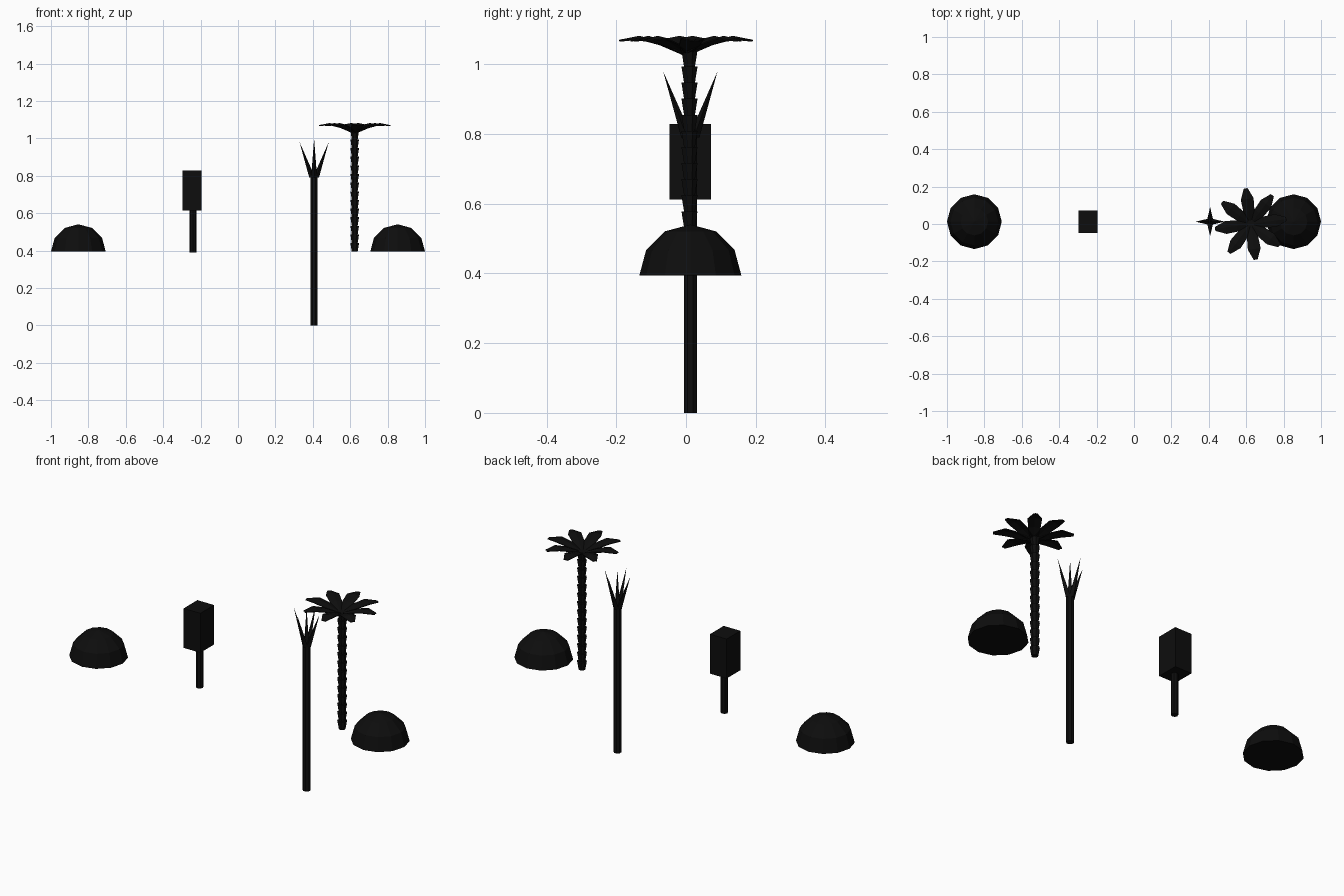
import bpy, bmesh, math
from mathutils import Vector

if "Cube" in bpy.data.objects:
    bpy.data.objects.remove(bpy.data.objects["Cube"])

black = bpy.data.materials.new("black")
black.diffuse_color = (0.004, 0.004, 0.004, 1)
black.use_nodes = True
black.node_tree.nodes["Principled BSDF"].inputs["Base Color"].default_value = black.diffuse_color
Y = 0.0125


def finish(name, bm):
    bmesh.ops.recalc_face_normals(bm, faces=bm.faces)
    me = bpy.data.meshes.new(name)
    bm.to_mesh(me)
    bm.free()
    me.materials.append(black)
    ob = bpy.data.objects.new(name, me)
    bpy.context.collection.objects.link(ob)
    return ob


def lathe(bm, x, y, profile, n, start=0.0):
    """Closed flat-faced solid from (radius, z) rings."""
    rings = []
    for r, z in profile:
        if r == 0:
            rings.append([bm.verts.new((x, y, z))])
        else:
            rings.append([bm.verts.new((x + r * math.cos(start + i * math.tau / n),
                                        y + r * math.sin(start + i * math.tau / n), z))
                          for i in range(n)])
    for a, b in zip(rings, rings[1:]):
        for i in range(n):
            j = (i + 1) % n
            if len(b) == 1:
                bm.faces.new((a[i], a[j], b[0]))
            else:
                bm.faces.new((a[i], a[j], b[j], b[i]))
    bm.faces.new(rings[0][::-1])
    if len(rings[-1]) > 1:
        bm.faces.new(rings[-1])


# Round bushes: lower half cut off a 12-sided sphere
R = 0.1465
dome = [(R * math.cos(math.radians(a)), 0.394 + R * math.sin(math.radians(a))) for a in (0, 30, 60)]
dome.append((0, 0.394 + R))
for side, name in ((-1, "left_bush"), (1, "right_bush")):
    bm = bmesh.new()
    lathe(bm, side * 0.8535, Y, dome, 12)
    finish(name, bm)

# Boxy tree: stem and block crown
bm = bmesh.new()
lathe(bm, -0.241, Y, [(0.018, 0.39), (0.018, 0.62)], 8)
finish("box_tree_stem", bm)
bm = bmesh.new()
bmesh.ops.create_cube(bm, size=1)
for v in bm.verts:
    v.co = Vector((-0.246 + v.co.x * 0.101, Y + v.co.y * 0.119, 0.721 + v.co.z * 0.216))
finish("box_tree_crown", bm)

# Tall spiky plant: pole and leaning spikes around an upright one
PX = 0.407
bm = bmesh.new()
lathe(bm, PX, Y, [(0.02, 0), (0.02, 0.80)], 8, math.pi / 8)
finish("spike_plant_stem", bm)
bm = bmesh.new()
for k in range(5):
    lean = k < 4
    d = Vector((math.cos(k * math.pi / 2), math.sin(k * math.pi / 2), 0)) if lean else Vector()
    c = Vector((PX, Y, 0.79)) + d * 0.01
    tip = Vector((PX, Y, 0.98 if lean else 0.997)) + d * 0.078
    base = [bm.verts.new(c + Vector((0.016 * math.cos(i * math.pi / 2),
                                     0.016 * math.sin(i * math.pi / 2), 0))) for i in range(4)]
    t = bm.verts.new(tip)
    bm.faces.new(base[::-1])
    for i in range(4):
        bm.faces.new((base[i], base[(i + 1) % 4], t))
finish("spike_plant_leaves", bm)

# Palm trunk: stacked flared segments
TX = 0.624
bm = bmesh.new()
segs, z0, z1 = 14, 0.394, 1.04
h = (z1 - z0) / segs
for k in range(segs):
    z = z0 + k * h
    lathe(bm, TX, 0.01, [(0.017, z), (0.025, z + h)], 8, math.pi / 8)
finish("palm_trunk", bm)

# Palm fronds: eight arched leaves with a slight crease, (radius, half width, height)
leaf = [(0.0, 0.012, 1.03), (0.075, 0.03, 1.064), (0.135, 0.034, 1.08), (0.192, 0.01, 1.069)]
bm = bmesh.new()
for k in range(8):
    a = math.radians(8 + 45 * k)
    d, s = Vector((math.cos(a), math.sin(a), 0)), Vector((-math.sin(a), math.cos(a), 0))
    o = Vector((TX, 0, 0))
    rows = []
    for r, w, z in leaf:
        p = o + d * r + Vector((0, 0, z))
        drop = Vector((0, 0, -0.2 * w))
        rows.append([bm.verts.new(q) for q in (p - s * w + drop, p, p + s * w + drop)])
    for u, v in zip(rows, rows[1:]):
        for i in range(2):
            bm.faces.new((u[i], v[i], v[i + 1], u[i + 1]))
ob = finish("palm_fronds", bm)
m = ob.modifiers.new("thickness", "SOLIDIFY")
m.thickness = 0.004
m.offset = 0
